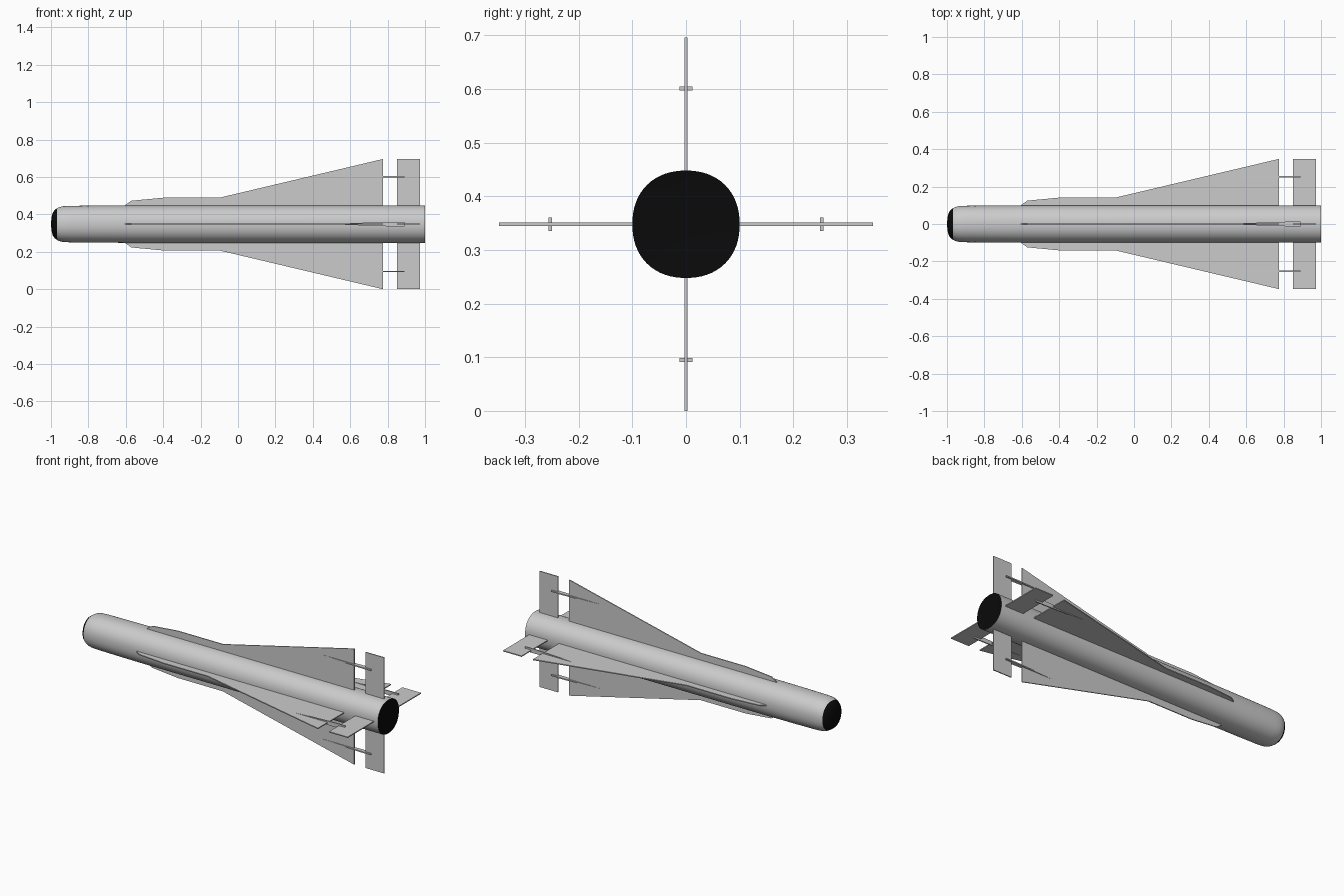
import bpy, bmesh
from math import cos, sin, pi
from mathutils import Matrix, Vector

if "Cube" in bpy.data.objects:
    bpy.data.objects.remove(bpy.data.objects["Cube"])

AXIS_Z = 0.348
SIDES = 64
SQUARENESS = 2.2          # slightly squared round section

black = bpy.data.materials.new("black")
black.diffuse_color = (0.003, 0.003, 0.003, 1)
black.use_nodes = True
black.node_tree.nodes["Principled BSDF"].inputs["Base Color"].default_value = black.diffuse_color


def finish(bm, name, material=None):
    bmesh.ops.recalc_face_normals(bm, faces=bm.faces)
    mesh = bpy.data.meshes.new(name)
    bm.to_mesh(mesh)
    bm.free()
    obj = bpy.data.objects.new(name, mesh)
    bpy.context.collection.objects.link(obj)
    if material:
        mesh.materials.append(material)
    return obj


def loft(name, profile, material=None):
    """Sweep an (x, radius) profile round the long axis."""
    bm = bmesh.new()
    rings = []
    for x, r in profile:
        if r == 0:
            rings.append([bm.verts.new((x, 0, AXIS_Z))])
            continue
        ring = []
        for i in range(SIDES):
            c, s = cos(2 * pi * i / SIDES), sin(2 * pi * i / SIDES)
            k = r / (abs(c) ** SQUARENESS + abs(s) ** SQUARENESS) ** (1 / SQUARENESS)
            ring.append(bm.verts.new((x, k * c, AXIS_Z + k * s)))
        rings.append(ring)
    for a, b in zip(rings, rings[1:]):
        for i in range(SIDES):
            j = (i + 1) % SIDES
            if len(b) == 1:
                bm.faces.new((a[i], a[j], b[0]))
            else:
                bm.faces.new((a[i], a[j], b[j], b[i]))
    obj = finish(bm, name, material)
    bpy.ops.object.select_all(action='DESELECT')
    obj.select_set(True)
    bpy.context.view_layer.objects.active = obj
    bpy.ops.object.shade_smooth_by_angle(angle=0.6)
    return obj


def plate(name, outline, thickness, normal, turn):
    """Extrude an outline of 3D points along normal, then turn it about the body axis."""
    bm = bmesh.new()
    n = Vector(normal) * thickness
    face = bm.faces.new([bm.verts.new(Vector(p) - n / 2) for p in outline])
    ext = bmesh.ops.extrude_face_region(bm, geom=[face])
    bmesh.ops.translate(bm, vec=n, verts=[g for g in ext["geom"]
                                          if isinstance(g, bmesh.types.BMVert)])
    move = Matrix.Translation((0, 0, AXIS_Z)) @ Matrix.Rotation(turn, 4, 'X')
    bmesh.ops.transform(bm, matrix=move, verts=bm.verts)
    return finish(bm, name)


# Tube body with rounded front shoulder
loft("body", [(1.0, 0.1), (-0.6, 0.1), (-0.76, 0.099), (-0.9, 0.0975),
              (-0.935, 0.0955), (-0.955, 0.091), (-0.967, 0.085)])
# Dark front dome and dark rear nozzle face
loft("nose_cap", [(-0.967, 0.085), (-0.981, 0.075), (-0.991, 0.059),
                  (-0.997, 0.035), (-1.0, 0)], black)
loft("tail_cap", [(1.0, 0.1), (0.996, 0.06), (0.993, 0)], black)

WING = [(-0.605, 0.09), (-0.605, 0.1), (-0.57, 0.125), (-0.4, 0.141),
        (-0.1, 0.141), (0.775, 0.348), (0.775, 0.09)]
FIN = [(0.85, 0.09), (0.85, 0.348), (0.973, 0.348), (0.973, 0.09)]
STRUT = [(0.56, 0.003), (0.675, 0.0075), (0.82, 0.0125), (0.89, 0.0125)]
strut_outline = STRUT + [(x, -w) for x, w in reversed(STRUT)]

# Four wings, each with a tail fin and a hinge strut
for k, side in enumerate(("top", "back", "bottom", "front")):
    turn = -k * pi / 2
    plate("wing_" + side, [(x, 0, r) for x, r in WING], 0.006, (0, 1, 0), turn)
    plate("tail_fin_" + side, [(x, 0, r) for x, r in FIN], 0.006, (0, 1, 0), turn)
    plate("hinge_strut_" + side, [(x, y, 0.253) for x, y in strut_outline],
          0.007, (0, 0, 1), turn)
